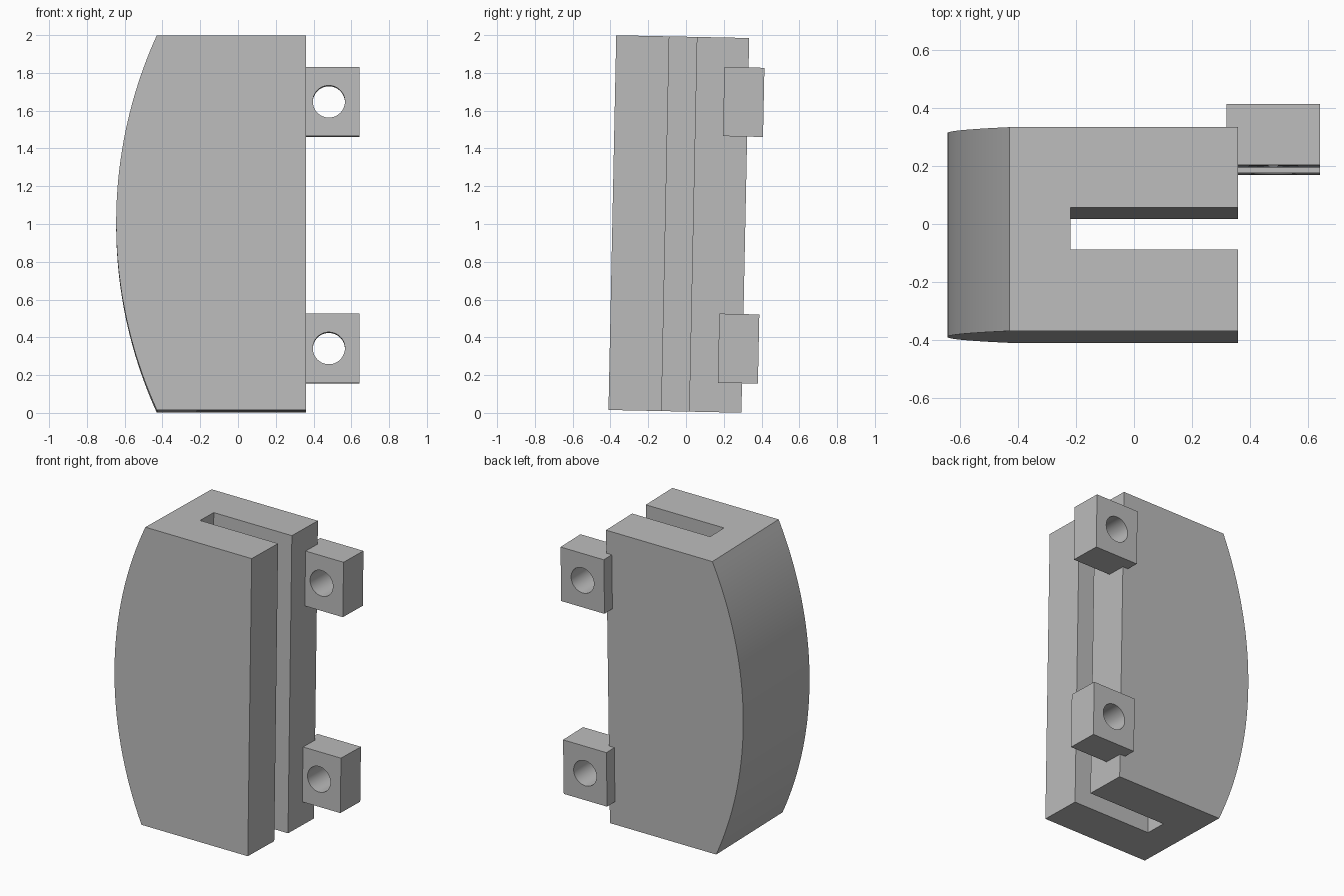
import bpy
import bmesh
import math
from mathutils import Matrix, Vector

cube = bpy.data.objects.get("Cube")
if cube:
    bpy.data.objects.remove(cube, do_unlink=True)

TILT = Matrix.Translation((0, -0.038, 1.0)) @ Matrix.Rotation(-0.0207, 4, "X")
HALF_H, HALF_D = 0.992, 0.352       # body half height and half depth
RIGHT, SHOULDER, BULGE = 0.36, -0.43, -0.645

grey = bpy.data.materials.new("plain_grey")
grey.use_nodes = True
COLOUR = (0.5, 0.5, 0.5, 1)
grey.diffuse_color = COLOUR
grey.node_tree.nodes["Principled BSDF"].inputs["Base Color"].default_value = COLOUR


def finish(name, bm):
    """Turn a bmesh into a grey object."""
    bmesh.ops.recalc_face_normals(bm, faces=bm.faces)
    mesh = bpy.data.meshes.new(name)
    bm.to_mesh(mesh)
    bm.free()
    mesh.materials.append(grey)
    obj = bpy.data.objects.new(name, mesh)
    bpy.context.collection.objects.link(obj)
    return obj


def prism(name, outline, depth):
    """Extrude a closed outline along a vector."""
    bm = bmesh.new()
    face = bm.faces.new([bm.verts.new(p) for p in outline])
    new = bmesh.ops.extrude_face_region(bm, geom=[face])["geom"]
    verts = [v for v in new if isinstance(v, bmesh.types.BMVert)]
    bmesh.ops.translate(bm, verts=verts, vec=Vector(depth))
    return finish(name, bm)


def select_only(obj):
    bpy.ops.object.select_all(action="DESELECT")
    obj.select_set(True)
    bpy.context.view_layer.objects.active = obj


def cut(obj, cutter):
    """Subtract the cutter, then discard it."""
    cutter.hide_render = True
    mod = obj.modifiers.new("cut", "BOOLEAN")
    mod.operation, mod.solver, mod.object = "DIFFERENCE", "EXACT", cutter
    select_only(obj)
    bpy.ops.object.modifier_apply(modifier=mod.name)
    bpy.data.objects.remove(cutter, do_unlink=True)


def place(obj):
    """Shade the part and lean it back."""
    select_only(obj)
    bpy.ops.object.shade_smooth_by_angle(angle=math.radians(20))
    obj.matrix_world = TILT


# Body: flat block with one bowed side
sagitta = SHOULDER - BULGE
radius = (HALF_H ** 2 + sagitta ** 2) / (2 * sagitta)
sweep = math.asin(HALF_H / radius)
STEPS = 32
outline = [(RIGHT, -HALF_D, -HALF_H), (RIGHT, -HALF_D, HALF_H)]
for i in range(STEPS + 1):
    a = sweep * (1 - 2 * i / STEPS)
    outline.append((BULGE + radius * (1 - math.cos(a)), -HALF_D, radius * math.sin(a)))
body = prism("body", outline, (0, 2 * HALF_D, 0))

# Slot: full-height groove open to the straight side
slot = prism("slot_cutter", [(x, y, -1.2) for x, y in
             ((-0.22, -0.071), (0.5, -0.071), (0.5, 0.075), (-0.22, 0.075))], (0, 0, 2.4))
cut(body, slot)
place(body)

# Lugs: drilled blocks that wrap the rear corner of the straight side
LUG_Z, LUG_HALF = 0.653, 0.183
FRONT, BACK, INNER, OUTER = 0.224, 0.436, 0.32, 0.642
corner = [(INNER, HALF_D), (RIGHT, HALF_D), (RIGHT, FRONT),
          (OUTER, FRONT), (OUTER, BACK), (INNER, BACK)]
for name, side in (("upper_lug", 1), ("lower_lug", -1)):
    z = side * LUG_Z
    lug = prism(name, [(x, y, z - LUG_HALF) for x, y in corner], (0, 0, 2 * LUG_HALF))
    bm = bmesh.new()
    spin = Matrix.Translation((0.481, 0.33, z)) @ Matrix.Rotation(math.pi / 2, 4, "X")
    bmesh.ops.create_cone(bm, cap_ends=True, segments=48, radius1=0.085,
                          radius2=0.085, depth=0.6, matrix=spin)
    cut(lug, finish("hole_cutter", bm))
    place(lug)
